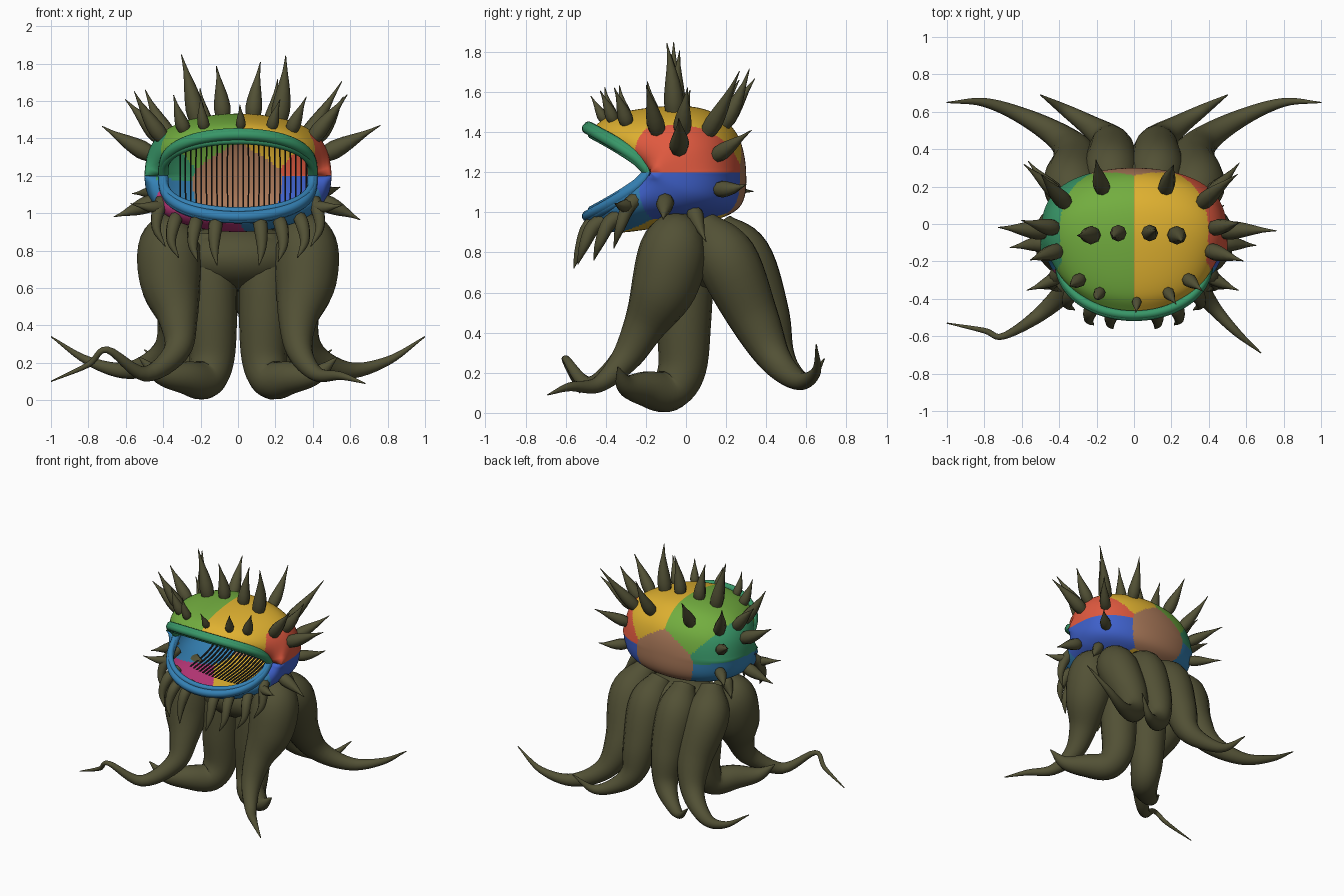
import bpy, bmesh, math, random
from mathutils import Vector

if "Cube" in bpy.data.objects:
    bpy.data.objects.remove(bpy.data.objects["Cube"])
random.seed(4)


def material(name, *rgb):
    m = bpy.data.materials.new(name)
    m.use_nodes = True
    m.diffuse_color = (*rgb, 1)
    m.node_tree.nodes["Principled BSDF"].inputs["Base Color"].default_value = (*rgb, 1)
    return m


olive = material("olive_skin", .085, .082, .036)
green = material("leaf_green", .17, .42, .05)
yellow = material("yellow", .74, .44, .03)
red = material("red_orange", .74, .1, .05)
teal = material("teal_green", .04, .31, .14)
blue = material("royal_blue", .05, .12, .6)
steel = material("steel_blue", .035, .22, .46)
pink = material("magenta", .52, .04, .2)
brown = material("tan_brown", .4, .19, .1)
black = material("black", .005, .005, .005)


def smooth(points, steps):
    """Catmull-Rom interpolation through points of any dimension."""
    p = [Vector(q) for q in points]
    p = [p[0] * 2 - p[1]] + p + [p[-1] * 2 - p[-2]]
    out = []
    for a, b, c, d in zip(p, p[1:], p[2:], p[3:]):
        for i in range(steps):
            t = i / steps
            out.append(b + (c - a) * (t / 2) + (a * 2 - b * 5 + c * 4 - d) * (t * t / 2)
                       + (b * 3 - a - c * 3 + d) * (t ** 3 / 2))
    return out + [p[-2]]


def tube(bm, points, sides=16, steps=6):
    """Tapered tube through (x, y, z, radius) points."""
    path = smooth(points, steps)
    centres = [q.to_3d() for q in path]
    rings, side = [], None
    for i, q in enumerate(path):
        tangent = (centres[min(i + 1, len(path) - 1)] - centres[max(i - 1, 0)]).normalized()
        side = tangent.orthogonal() if side is None else side - tangent * side.dot(tangent)
        side.normalize()
        up = tangent.cross(side)
        r = max(q[3], .002)
        rings.append([bm.verts.new(centres[i] + (side * math.cos(a) + up * math.sin(a)) * r)
                      for a in (math.tau * k / sides for k in range(sides))])
    for a, b in zip(rings, rings[1:]):
        for k in range(sides):
            j = (k + 1) % sides
            bm.faces.new((a[k], a[j], b[j], b[k]))
    bm.faces.new(rings[0][::-1])
    bm.faces.new(rings[-1])


def finish(name, bm, *mats):
    mesh = bpy.data.meshes.new(name)
    bmesh.ops.recalc_face_normals(bm, faces=bm.faces)
    bm.to_mesh(mesh)
    bm.free()
    for m in mats:
        mesh.materials.append(m)
    ob = bpy.data.objects.new(name, mesh)
    bpy.context.collection.objects.link(ob)
    bpy.ops.object.select_all(action="DESELECT")
    ob.select_set(True)
    bpy.context.view_layer.objects.active = ob
    bpy.ops.object.shade_smooth_by_angle(angle=math.radians(50))
    return ob


# Head shell: a side profile from upper lip over the back to lower lip, shrunk towards both cheeks
HINGE = Vector((0, -.18, 1.2))
profile = smooth([(-.48, 1.41), (-.38, 1.48), (-.2, 1.52), (0, 1.53), (.15, 1.49), (.26, 1.38),
                  (.3, 1.2), (.27, 1.03), (.1, .95), (-.15, .92), (-.35, .9), (-.46, .94), (-.48, .99)], 12)


def shell(angle, v, scale=1):
    a = math.radians(angle)
    y, z = profile[round(v * (len(profile) - 1))]
    front = abs(v - .5) * 2
    power = .5 + .4 * front ** .7
    ky = max(math.cos(a), 0) ** power * scale
    kz = max(math.cos(a), 0) ** (power * .75) * scale
    width = .5 - .1 * front ** 2
    return Vector((width * math.sin(a), HINGE.y + (y - HINGE.y) * ky, HINGE.z + (z - HINGE.z) * kz))


patches = [(green, (-.28, .05, 1.5)), (yellow, (.28, .05, 1.5)), (red, (.48, .05, 1.33)),
           (green, (-.2, -.4, 1.5)), (yellow, (.2, -.4, 1.5)),
           (teal, (-.48, .05, 1.33)), (blue, (.48, .05, 1.07)), (steel, (-.5, .05, 1.05)),
           (brown, (0, .5, 1.1)), (pink, (-.24, -.34, .88)), (steel, (.3, -.45, .98)),
           (yellow, (.1, -.1, .82))]
palette = [green, yellow, red, teal, blue, steel, brown, pink]
bm = bmesh.new()
cols, rows = 140, len(profile) - 1
grid = [[bm.verts.new(shell(-89.99 + 179.98 * i / cols, j / rows)) for i in range(cols + 1)]
        for j in range(rows + 1)]
for a, b in zip(grid, grid[1:]):
    for i in range(cols):
        f = bm.faces.new((a[i], a[i + 1], b[i + 1], b[i]))
        c = f.calc_center_median()
        f.material_index = palette.index(min(patches, key=lambda s: (Vector(s[1]) - c).length)[0])
head = finish("head_shell", bm, *palette)
wall = head.modifiers.new("wall", "SOLIDIFY")
wall.thickness = .01

# Lips: a layered roll along each jaw edge
for name, v, mat, lift in (("upper_lip", 0, teal, .02), ("lower_lip", 1, steel, -.02)):
    bm = bmesh.new()
    for scale, dz, r in ((1.02, lift, .024), (1.04, 0, .028), (.97, -lift, .02)):
        tube(bm, [(*(shell(a, v, scale) + Vector((0, 0, dz * .8))), r)
                  for a in range(-90, 91, 9)], 10, 3)
    finish(name, bm, mat)

# Fine dark bars lining the back of the mouth, broader on its floor
bm = bmesh.new()
for n in range(-11, 15):
    angle = math.degrees(math.asin(n * .027 / .48))
    rows = []
    for k in range(25):
        v = .3 + .46 * k / 24
        p, half = shell(angle, v, .93), .004 if v < .62 else .009
        rows.append([bm.verts.new(p + Vector((dx, 0, 0))) for dx in (-half, half)])
    for a, b in zip(rows, rows[1:]):
        bm.faces.new((a[0], a[1], b[1], b[0]))
finish("mouth_bars", bm, black)


# Spikes: (cheek angle, place along profile, length, base radius)
def spike(bm, angle, v, length, r):
    p = shell(angle, v)
    d = (shell(angle + 2, v) - shell(angle - 2, v)).cross(shell(angle, v + .03) - shell(angle, v - .03))
    d = d.normalized()
    if d.dot(p - Vector((0, -.1, 1.2))) < 0:
        d.negate()
    d = (d + Vector((0, 0, .2))).normalized()
    bend = Vector([random.uniform(-.12, .12) for _ in range(3)]) + Vector((0, 0, .1))
    at = lambda t: p + d * length * t + bend * length * t * t
    tube(bm, [(*at(-.04), r * .85), (*at(.15), r), (*at(.45), r * .72),
              (*at(.75), r * .28), (*at(1), .002)], 8, 2)


bm = bmesh.new()
spike(bm, 2, .06, .12, .026)
for angle, v, length, r in [
        (10, .23, .24, .045), (28, .23, .33, .05), (25, .08, .15, .032), (41, .11, .17, .038),
        (20, .37, .27, .045), (48, .37, .32, .045), (62, .2, .28, .045), (62, .3, .26, .045),
        (77, .37, .28, .05), (55, .45, .25, .042), (55, .55, .22, .042), (72, .7, .23, .046),
        (50, .66, .18, .042), (66, .86, .18, .035)]:
    for s in (-1, 1):
        spike(bm, angle * s, v, length, r)
finish("head_spikes", bm, olive)

# Hooked barbs under the chin and at the jaw sides
bm = bmesh.new()
for x, y, top, drop in ((.11, -.45, .96, .24), (.21, -.43, .96, .22),
                        (.31, -.35, .98, .22), (.38, -.25, 1.07, .25)):
    for s in (-1, 1):
        tube(bm, [(x * s, y + .06, top + .02, .03), (x * s * 1.1, y - .03, top - .03, .038),
                  (x * s * 1.15, y - .08, top - drop * .6, .025),
                  (x * s * 1.02, y - .11, top - drop, .002)], 8, 4)
finish("chin_barbs", bm, olive)

# Body core joining the tentacles under the head
bm = bmesh.new()
bmesh.ops.create_uvsphere(bm, u_segments=32, v_segments=16, radius=1)
for v in bm.verts:
    v.co = Vector((v.co.x * .36, v.co.y * .27 + .09, .76 + v.co.z * .18))
finish("body_core", bm, olive)

# Tentacles: paths on the +x side, mirrored
limbs = {
    "middle_tentacle": [(.14, .02, .88, .1), (.145, .0, .7, .135), (.14, -.01, .45, .135),
                        (.14, -.02, .22, .12), (.18, -.09, .11, .105), (.28, -.2, .12, .088),
                        (.42, -.3, .14, .05), (.53, -.34, .23, .003)],
    "rear_outer_tentacle": [(.28, .08, .94, .08), (.33, .2, .77, .155), (.31, .34, .47, .125),
                            (.38, .45, .26, .08), (.58, .57, .16, .047), (.8, .65, .21, .024),
                            (1, .65, .34, .003)],
    "rear_inner_tentacle": [(.1, .16, .93, .08), (.12, .28, .78, .145), (.12, .39, .5, .125),
                            (.14, .45, .3, .09), (.23, .52, .2, .06), (.37, .61, .16, .032),
                            (.5, .69, .27, .003)],
}
shoulder = [(.3, .02, .94, .08), (.36, -.05, .84, .165), (.36, -.11, .63, .165), (.32, -.21, .43, .105)]
front_tips = {
    1: [(.33, -.31, .26, .07), (.42, -.44, .14, .04), (.55, -.58, .13, .022), (.68, -.69, .09, .003)],
    -1: [(.33, -.31, .26, .07), (.5, -.48, .14, .04), (.7, -.6, .27, .018), (.8, -.57, .19, .015),
         (1, -.53, .1, .003)],
}
for s, label in ((1, "left"), (-1, "right")):
    paths = dict(limbs, front_tentacle=shoulder + front_tips[s])
    for name, path in paths.items():
        bm = bmesh.new()
        tube(bm, [(x * s, y, z, r) for x, y, z, r in path])
        finish(label + "_" + name, bm, olive)
